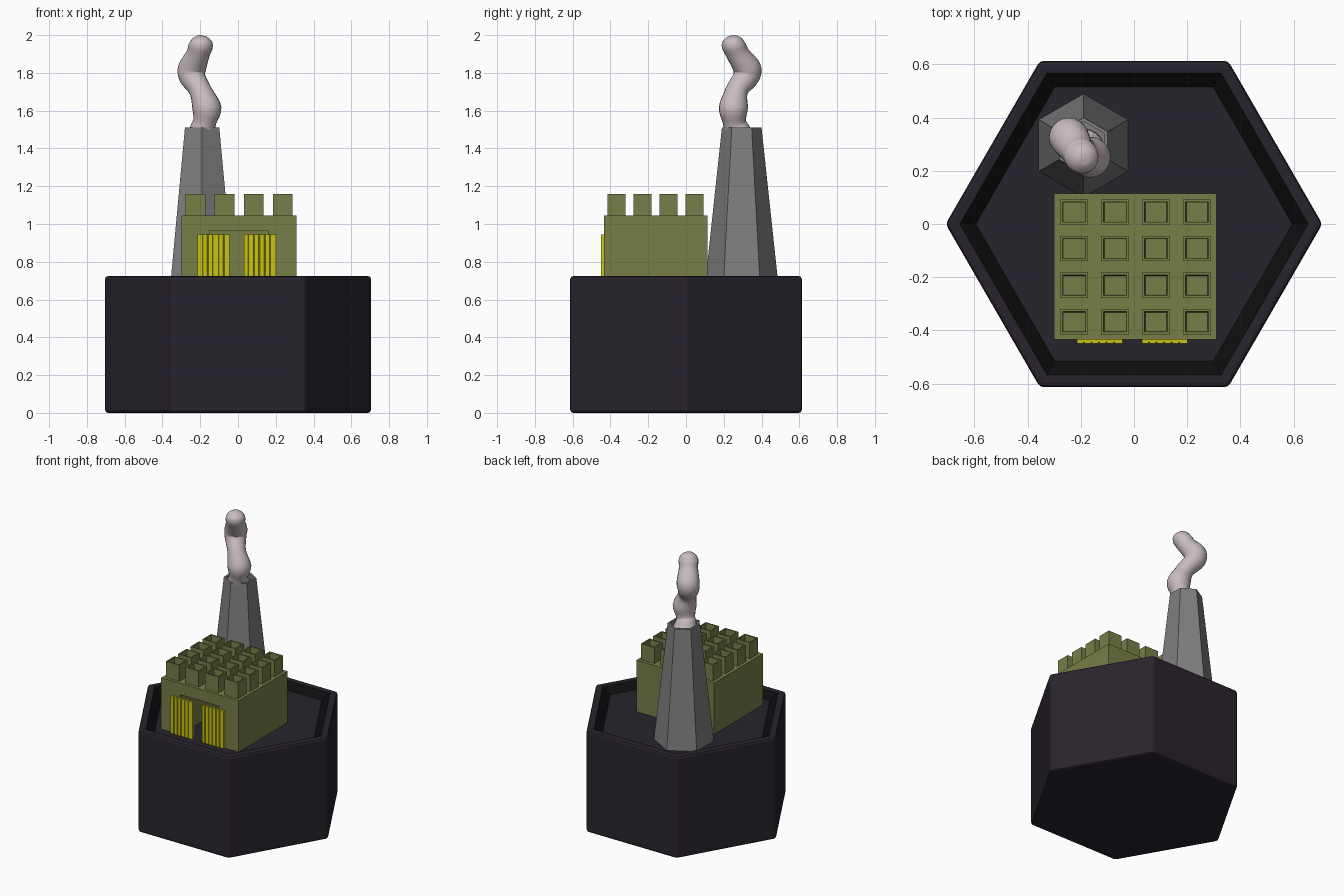
import bpy, bmesh, math
from mathutils import Vector

if "Cube" in bpy.data.objects:
    bpy.data.objects.remove(bpy.data.objects["Cube"])


def material(name, rgb):
    m = bpy.data.materials.new(name)
    m.diffuse_color = (*rgb, 1)
    m.use_nodes = True
    m.node_tree.nodes["Principled BSDF"].inputs["Base Color"].default_value = m.diffuse_color
    return m


STONE = material("dark_stone", (0.022, 0.017, 0.026))
BLACK = material("black", (0.004, 0.004, 0.004))
OLIVE = material("olive", (0.19, 0.21, 0.065))
YELLOW = material("yellow", (0.58, 0.55, 0.006))
CONCRETE = material("concrete", (0.21, 0.21, 0.21))
SMOKE = material("smoke", (0.58, 0.50, 0.53))


def finish(name, bm, *mats):
    bmesh.ops.recalc_face_normals(bm, faces=bm.faces)
    me = bpy.data.meshes.new(name)
    bm.to_mesh(me)
    bm.free()
    for m in mats:
        me.materials.append(m)
    ob = bpy.data.objects.new(name, me)
    bpy.context.collection.objects.link(ob)
    return ob


def loft(bm, rings, bands=()):
    """Skin a stack of vertex rings and cap both ends; bands = black ring indices."""
    vs = [[bm.verts.new(p) for p in r] for r in rings]
    n = len(vs[0])
    for k in range(len(vs) - 1):
        for i in range(n):
            j = (i + 1) % n
            f = bm.faces.new((vs[k][i], vs[k][j], vs[k + 1][j], vs[k + 1][i]))
            f.material_index = 1 if k in bands else 0
    bm.faces.new(vs[0][::-1])
    bm.faces.new(vs[-1])


def hexagon(r, z, cx=0, cy=0, turn=0):
    return [(cx + r * math.cos(turn + i * math.pi / 3),
             cy + r * math.sin(turn + i * math.pi / 3), z) for i in range(6)]


def rect(cx, cy, hx, hy, z):
    return [(cx + sx * hx, cy + sy * hy, z)
            for sx, sy in ((-1, -1), (1, -1), (1, 1), (-1, 1))]


FLOOR, ROOF = 0.68, 1.045

# Hexagonal base with a raised rim and sunken floor
bm = bmesh.new()
loft(bm, [hexagon(0.708, 0), hexagon(0.708, 0.725), hexagon(0.655, 0.722),
          hexagon(0.595, FLOOR)], bands=(2,))
base = finish("hex_base", bm, STONE, BLACK)
bev = base.modifiers.new("soft_edges", 'BEVEL')
bev.width, bev.segments = 0.016, 2
bev.limit_method, bev.angle_limit = 'ANGLE', math.radians(50)

# Building shell: front outline with a doorway, run front to back
outline = [(-0.30, FLOOR), (-0.30, ROOF), (0.31, ROOF), (0.31, FLOOR),
           (0.16, FLOOR), (0.16, 0.965), (-0.15, 0.965), (-0.15, FLOOR)]
bm = bmesh.new()
loft(bm, [[(x, y, z) for x, z in outline] for y in (-0.435, 0.115)])
finish("building", bm, OLIVE)

# Back wall closing the doorway tunnel
bm = bmesh.new()
loft(bm, [rect(0.005, 0.0525, 0.155, 0.0625, z) for z in (FLOOR, 0.965)])
finish("back_wall", bm, OLIVE)

# Hollow roof turrets in a 4 x 4 grid
bm = bmesh.new()
for cx in (-0.225, -0.071, 0.083, 0.237):
    for cy in (-0.367, -0.23, -0.092, 0.045):
        loft(bm, [rect(cx, cy, 0.0525, 0.0475, ROOF), rect(cx, cy, 0.0525, 0.0475, 1.16),
                  rect(cx, cy, 0.043, 0.038, 1.16), rect(cx, cy, 0.040, 0.035, 1.08)])
finish("roof_turrets", bm, OLIVE)

# Corrugated sliding doors
for name, x0 in (("left_door", -0.214), ("right_door", 0.031)):
    step = 0.17 / 6
    plan = [(x0, -0.434)]
    for i in range(6):
        a = x0 + i * step
        plan += [(a, -0.450), (a + step * 0.78, -0.450)]
        if i < 5:
            plan += [(a + step * 0.86, -0.443), (a + step * 0.93, -0.443)]
    plan += [(x0 + 0.17, -0.450), (x0 + 0.17, -0.434)]
    bm = bmesh.new()
    loft(bm, [[(x, y, z) for x, y in plan] for z in (FLOOR, 0.945)])
    finish(name, bm, YELLOW)

# Tapered six-sided chimney with an open top
CX, CY, T = -0.19, 0.295, math.pi / 6
bm = bmesh.new()
loft(bm, [hexagon(r, z, CX, CY, T) for r, z in
          ((0.194, FLOOR), (0.105, 1.51), (0.09, 1.51), (0.09, 1.43))])
finish("chimney", bm, CONCRETE)

# Smoke plume: wavering tube swept through x, y, z, radius
path = [(-0.19, 0.28, 1.47, 0.080), (-0.185, 0.265, 1.515, 0.066),
        (-0.175, 0.255, 1.545, 0.062), (-0.165, 0.251, 1.615, 0.077),
        (-0.198, 0.268, 1.705, 0.060), (-0.242, 0.318, 1.775, 0.070),
        (-0.242, 0.322, 1.83, 0.074), (-0.212, 0.275, 1.90, 0.062),
        (-0.197, 0.253, 1.945, 0.064), (-0.194, 0.249, 1.975, 0.052),
        (-0.192, 0.246, 1.993, 0.028), (-0.191, 0.245, 1.998, 0.006)]
P = [Vector(p) for p in path]
P = [2 * P[0] - P[1]] + P + [2 * P[-1] - P[-2]]
samples = []
for k in range(1, len(P) - 2):
    a, b, c, d = P[k - 1:k + 3]
    for s in range(4):
        t = s / 4
        samples.append(0.5 * (2 * b + (c - a) * t + (2 * a - 5 * b + 4 * c - d) * t * t
                              + (3 * b - a - 3 * c + d) * t ** 3))
samples.append(P[-2])
rings = []
for i, s in enumerate(samples):
    tan = (samples[min(i + 1, len(samples) - 1)] - samples[max(i - 1, 0)]).to_3d()
    tan = (tan.normalized() + Vector((0, 0, 0.7))).normalized()  # damp tilt in bends
    u = Vector((0, 1, 0)).cross(tan).normalized()
    v = tan.cross(u)
    rings.append([s.to_3d() + s.w * (u * math.cos(q) + v * math.sin(q))
                  for q in (j * math.tau / 20 for j in range(20))])
bm = bmesh.new()
loft(bm, rings)
smoke = finish("smoke_plume", bm, SMOKE)
for f in smoke.data.polygons:
    f.use_smooth = True
